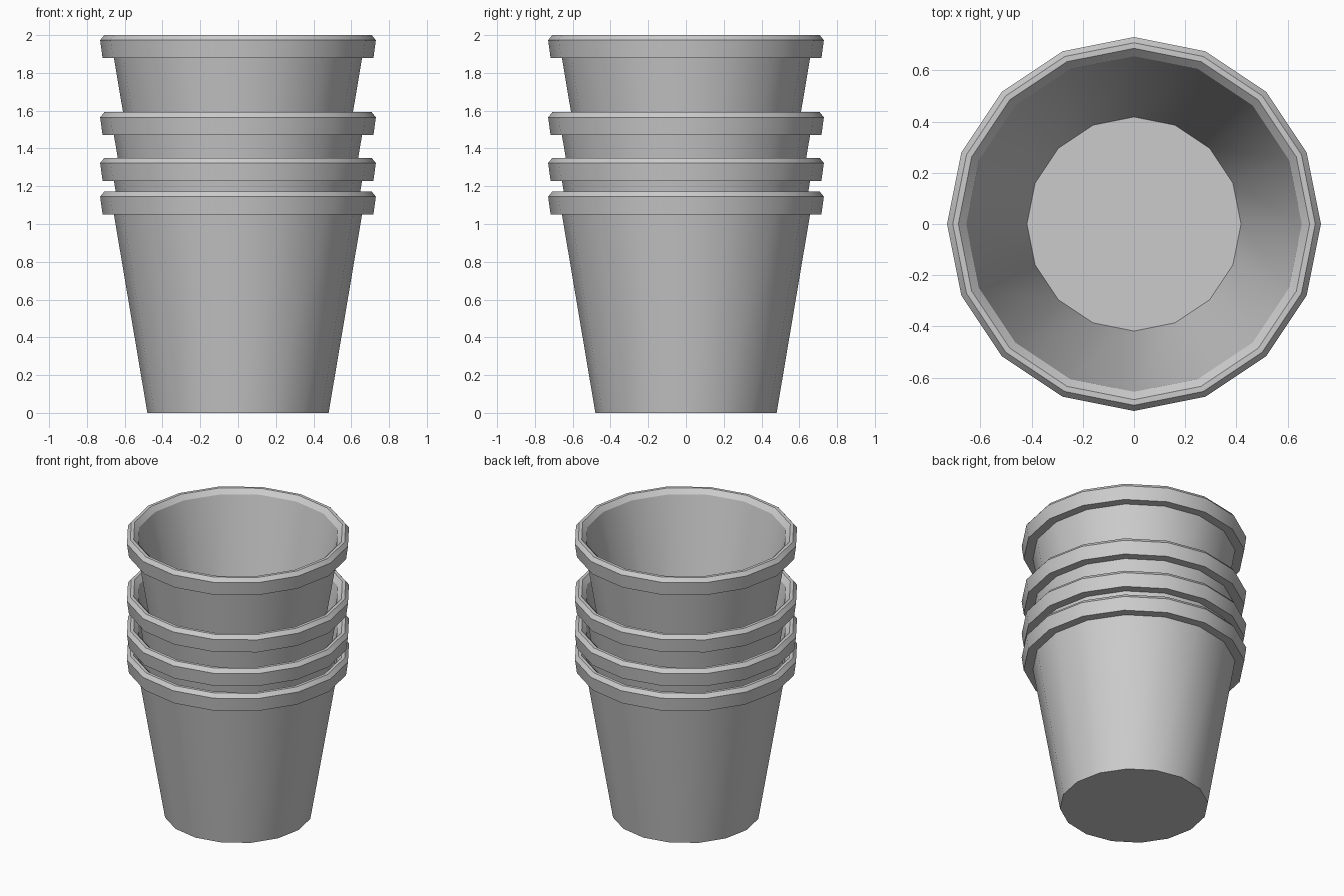
import bpy, bmesh
from math import cos, sin, tau, radians

if "Cube" in bpy.data.objects:
    bpy.data.objects.remove(bpy.data.objects["Cube"])

SIDES = 16

# Pot cross-section (radius, height): outer wall, rim, inner wall, inner floor
PROFILE = [
    (0.48, 0.0), (0.657, 1.05), (0.717, 1.05), (0.73, 1.145), (0.708, 1.172),
    (0.686, 1.172), (0.655, 1.14), (0.418, 0.06),
]


def make_pot(name, z):
    bm = bmesh.new()
    rings = [[bm.verts.new((r * cos(tau * i / SIDES), r * sin(tau * i / SIDES), h))
              for i in range(SIDES)] for r, h in PROFILE]
    for a, b in zip(rings, rings[1:]):
        for i in range(SIDES):
            j = (i + 1) % SIDES
            bm.faces.new((a[i], a[j], b[j], b[i]))
    bm.faces.new(rings[0][::-1])   # underside
    bm.faces.new(rings[-1])        # inner floor
    bmesh.ops.recalc_face_normals(bm, faces=bm.faces)
    mesh = bpy.data.meshes.new(name)
    bm.to_mesh(mesh)
    bm.free()
    pot = bpy.data.objects.new(name, mesh)
    pot.location.z = z
    bpy.context.collection.objects.link(pot)
    bpy.ops.object.select_all(action='DESELECT')
    pot.select_set(True)
    bpy.context.view_layer.objects.active = pot
    bpy.ops.object.shade_smooth_by_angle(angle=radians(30))


# Stack of nested pots, unevenly spaced
for n, z in enumerate((0.0, 0.178, 0.42, 0.828), 1):
    make_pot(f"pot_{n}", z)
